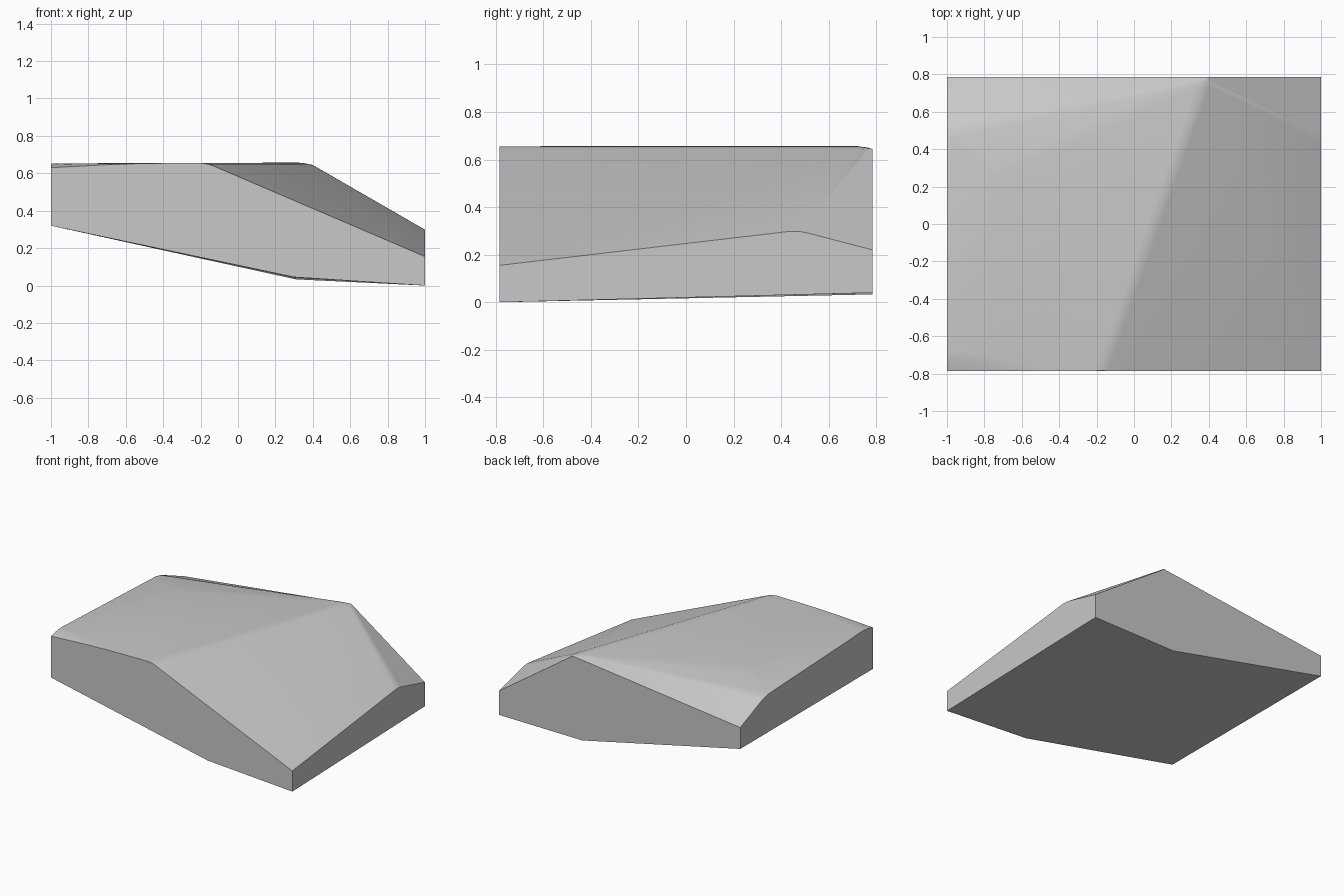
import bpy
import bmesh
import math

cube = bpy.data.objects.get("Cube")
if cube:
    bpy.data.objects.remove(cube, do_unlink=True)

# One plain grey
grey = bpy.data.materials.new("plain_grey")
grey.use_nodes = True
colour = (0.58, 0.58, 0.58, 1)
grey.diffuse_color = colour
grey.node_tree.nodes["Principled BSDF"].inputs["Base Color"].default_value = colour

W, D = 1.0, 0.785  # half width and half depth

# Folded underside: one bent outline at the front, one at the back
underside = [(-W, -D, 0.32), (0.3, -D, 0.045), (W, -D, 0.0),
             (-W, D, 0.32), (0.31, D, 0.033), (W, D, 0.04)]
# Upper rim and the flat crown
front_rim = [(-W, -D, 0.63), (-0.6, -D, 0.652), (-0.17, -D, 0.656), (W, -D, 0.155)]
back_rim = [(-W, D, 0.48), (0.385, D, 0.657), (W, D, 0.22)]
left_rim = [(-W, -0.7, 0.652), (-W, 0.49, 0.603)]
right_rim = [(W, 0.47, 0.302)]
crown = [(-0.72, 0.28, 0.654)]

# Wrap the corner points in a convex block
bm = bmesh.new()
for p in underside + front_rim + back_rim + left_rim + right_rim + crown:
    bm.verts.new(p)
bmesh.ops.convex_hull(bm, input=bm.verts[:])
bmesh.ops.dissolve_limit(bm, angle_limit=math.radians(0.6),
                         verts=bm.verts[:], edges=bm.edges[:])
bmesh.ops.recalc_face_normals(bm, faces=bm.faces[:])

# Soften the creases of the upper surface
creases = [e for e in bm.edges if len(e.link_faces) == 2
           and all(f.normal.z > 0.2 for f in e.link_faces)
           and e.calc_face_angle() > math.radians(9)]
bmesh.ops.bevel(bm, geom=creases, offset=0.035, segments=3, profile=0.5,
                affect='EDGES', clamp_overlap=True)

mesh = bpy.data.meshes.new("faceted_block")
bm.to_mesh(mesh)
bm.free()
mesh.materials.append(grey)
block = bpy.data.objects.new("faceted_block", mesh)
bpy.context.collection.objects.link(block)

# Smooth the softened creases, keep the walls sharp
bpy.ops.object.select_all(action='DESELECT')
block.select_set(True)
bpy.context.view_layer.objects.active = block
bpy.ops.object.shade_smooth_by_angle(angle=math.radians(25))
